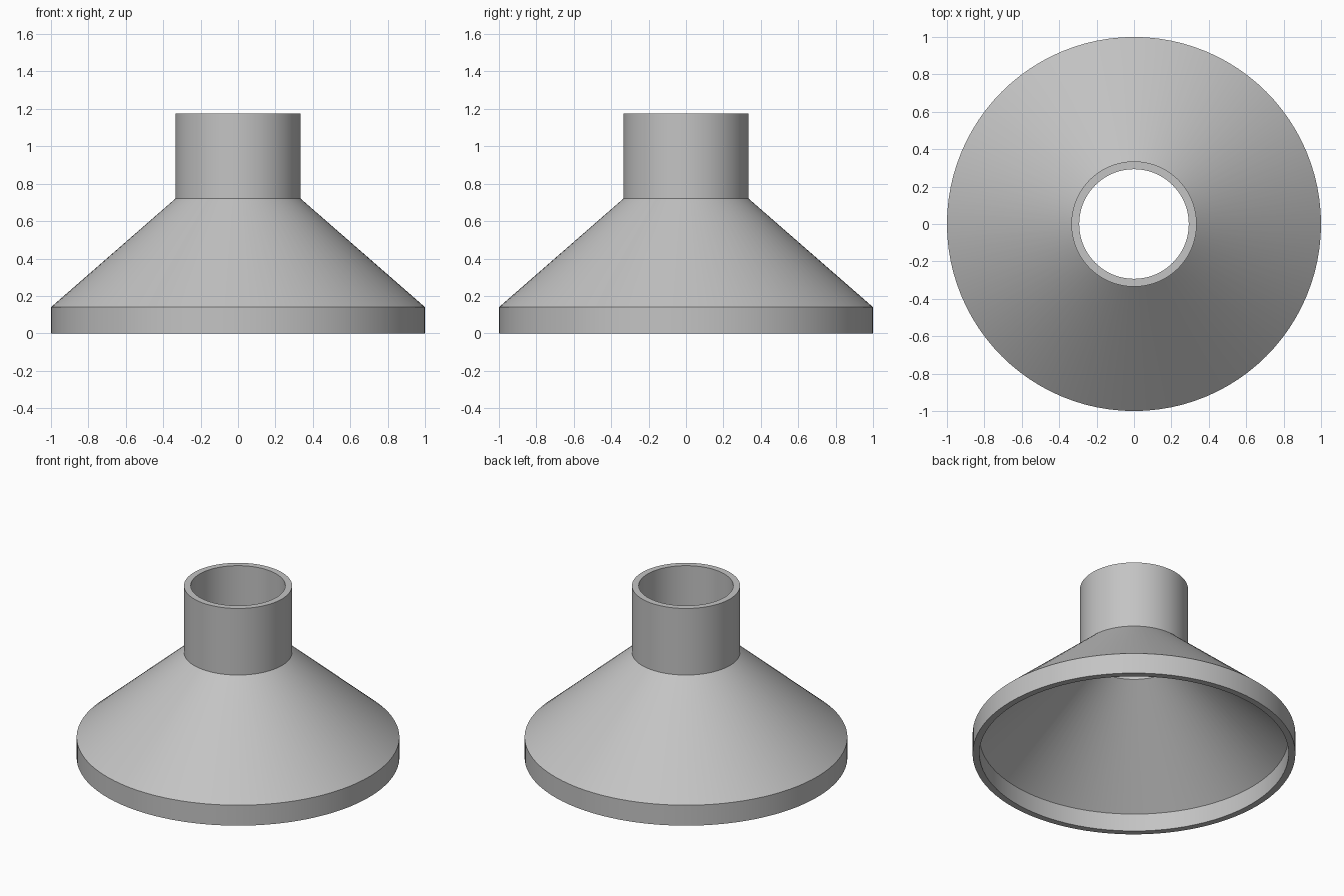
import bpy
import bmesh
import math

cube = bpy.data.objects.get("Cube")
if cube:
    bpy.data.objects.remove(cube, do_unlink=True)

SEGMENTS = 96
WALL = 0.042
RIM_R, NECK_R = 1.0, 0.335
RIM_Z, NECK_Z, TOP_Z = 0.14, 0.72, 1.175

# Plain grey finish
grey = bpy.data.materials.new("grey")
grey.use_nodes = True
colour = (0.55, 0.55, 0.55, 1)
grey.diffuse_color = colour
grey.node_tree.nodes["Principled BSDF"].inputs["Base Color"].default_value = colour

# Closed wall section: rim, cone and neck outside, then back down the inside
outer = [(RIM_R, 0), (RIM_R, RIM_Z), (NECK_R, NECK_Z), (NECK_R, TOP_Z)]
slope = math.atan2(RIM_R - NECK_R, NECK_Z - RIM_Z)
drop = WALL * math.tan(slope / 2)
inner = [(NECK_R - WALL, TOP_Z), (NECK_R - WALL, NECK_Z - drop),
         (RIM_R - WALL, RIM_Z - drop), (RIM_R - WALL, 0)]
section = outer + inner

# Hollow reducer turned around the vertical axis
bm = bmesh.new()
verts = [bm.verts.new((r, 0, z)) for r, z in section]
edges = [bm.edges.new((v, verts[(i + 1) % len(verts)])) for i, v in enumerate(verts)]
bmesh.ops.spin(bm, geom=verts + edges, cent=(0, 0, 0), axis=(0, 0, 1),
               angle=math.tau, steps=SEGMENTS, use_duplicate=False)
bmesh.ops.remove_doubles(bm, verts=bm.verts, dist=0.0001)
bmesh.ops.recalc_face_normals(bm, faces=bm.faces)
mesh = bpy.data.meshes.new("hollow_reducer")
bm.to_mesh(mesh)
bm.free()
mesh.materials.append(grey)

reducer = bpy.data.objects.new("hollow_reducer", mesh)
bpy.context.collection.objects.link(reducer)
bpy.ops.object.select_all(action="DESELECT")
reducer.select_set(True)
bpy.context.view_layer.objects.active = reducer
bpy.ops.object.shade_smooth_by_angle(angle=math.radians(30))
